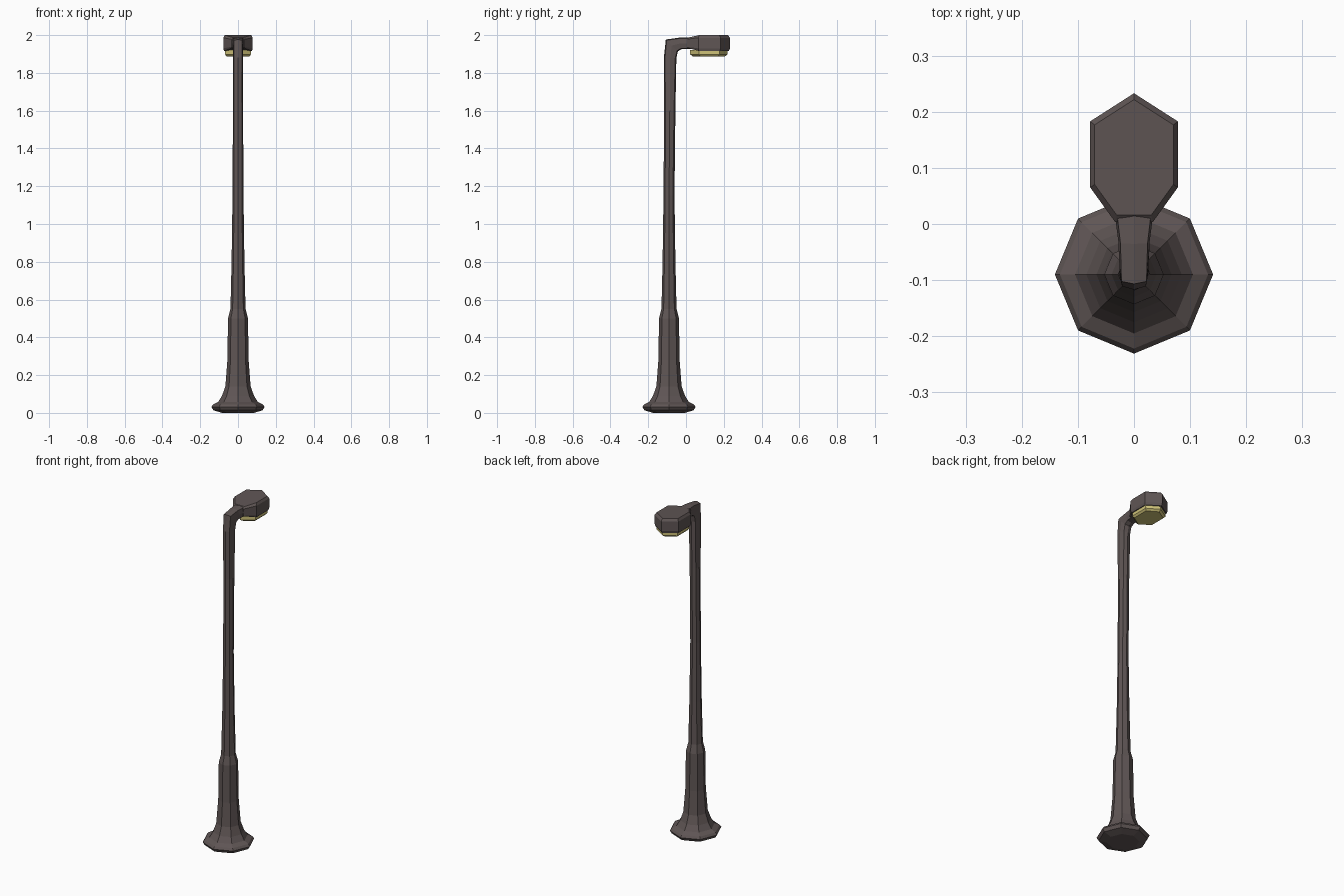
import bpy, bmesh, math
from mathutils import Vector

if "Cube" in bpy.data.objects:
    bpy.data.objects.remove(bpy.data.objects["Cube"])


def material(name, rgb):
    m = bpy.data.materials.new(name)
    m.diffuse_color = (*rgb, 1)
    m.use_nodes = True
    m.node_tree.nodes["Principled BSDF"].inputs["Base Color"].default_value = m.diffuse_color
    return m


METAL = material("brown grey metal", (0.115, 0.092, 0.090))
GLASS = material("pale yellow lamp", (0.62, 0.54, 0.19))


def loft(name, rings, mat):
    """Skin a list of equal-length rings and cap both ends."""
    bm = bmesh.new()
    vs = [[bm.verts.new(p) for p in r] for r in rings]
    n = len(vs[0])
    for a, b in zip(vs, vs[1:]):
        for i in range(n):
            j = (i + 1) % n
            bm.faces.new((a[i], a[j], b[j], b[i]))
    bm.faces.new(vs[0][::-1])
    bm.faces.new(vs[-1])
    bmesh.ops.recalc_face_normals(bm, faces=bm.faces)
    me = bpy.data.meshes.new(name)
    bm.to_mesh(me)
    bm.free()
    me.materials.append(mat)
    ob = bpy.data.objects.new(name, me)
    bpy.context.collection.objects.link(ob)
    return ob


def octagon(y, z, tilt, w, d, corner=0.7071):
    """Eight-sided section; larger corner values make it boxier."""
    t = math.radians(tilt)
    pts = []
    for k in range(8):
        a = k * math.pi / 4
        u, v = math.cos(a), math.sin(a)
        if k % 2:
            u, v = math.copysign(corner, u), math.copysign(corner, v)
        pts.append(Vector((u * w, y + v * d * math.cos(t), z - v * d * math.sin(t))))
    return pts


# Flared foot, sleeve and tapering shaft
profile = [(0.085, 0.0), (0.13, 0.014), (0.141, 0.032), (0.132, 0.045),
           (0.105, 0.058), (0.085, 0.09), (0.067, 0.14), (0.056, 0.28),
           (0.053, 0.50), (0.040, 0.55), (0.034, 0.80), (0.029, 1.15)]
rings = [octagon(-0.09, z, 0, r, r) for r, z in profile]
# Shaft top bending forward into the arm
rings += [octagon(-0.086, 1.60, 0, 0.027, 0.030, 0.75),
          octagon(-0.084, 1.88, 4, 0.026, 0.033, 0.82),
          octagon(-0.075, 1.945, 45, 0.026, 0.045, 0.86),
          octagon(-0.030, 1.956, 80, 0.028, 0.031, 0.86),
          octagon(0.030, 1.957, 90, 0.036, 0.030, 0.88)]
loft("post_and_arm", rings, METAL)


def outline(half, z_of, scale, cy=0.12):
    """Mirror a half outline in x, scale it about the head centre."""
    pts = half + [(-x, y) for x, y in reversed(half) if x > 0]
    return [(x * scale, cy + (y - cy) * scale, z_of(y)) for x, y in pts]


# Lamp head: hexagon tapering into the neck, chamfered top
head = [(0.034, 0.004), (0.078, 0.065), (0.078, 0.183), (0.0, 0.233)]
near = lambda y: max(0, (0.065 - y) / 0.061)
loft("lamp_head", [outline(head, lambda y: 1.916 + 0.016 * near(y), 0.95),
                   outline(head, lambda y: 1.930 + 0.008 * near(y), 1.0),
                   outline(head, lambda y: 1.986 - 0.008 * near(y), 1.0),
                   outline(head, lambda y: 2.0 - 0.012 * near(y), 0.90)], METAL)

# Glowing lens beneath the head
lens = [(0.0, 0.022), (0.069, 0.068), (0.069, 0.178), (0.0, 0.220)]
loft("lamp_lens", [outline(lens, lambda y: 1.888, 0.87),
                   outline(lens, lambda y: 1.898, 1.0),
                   outline(lens, lambda y: 1.922, 1.0)], GLASS)
